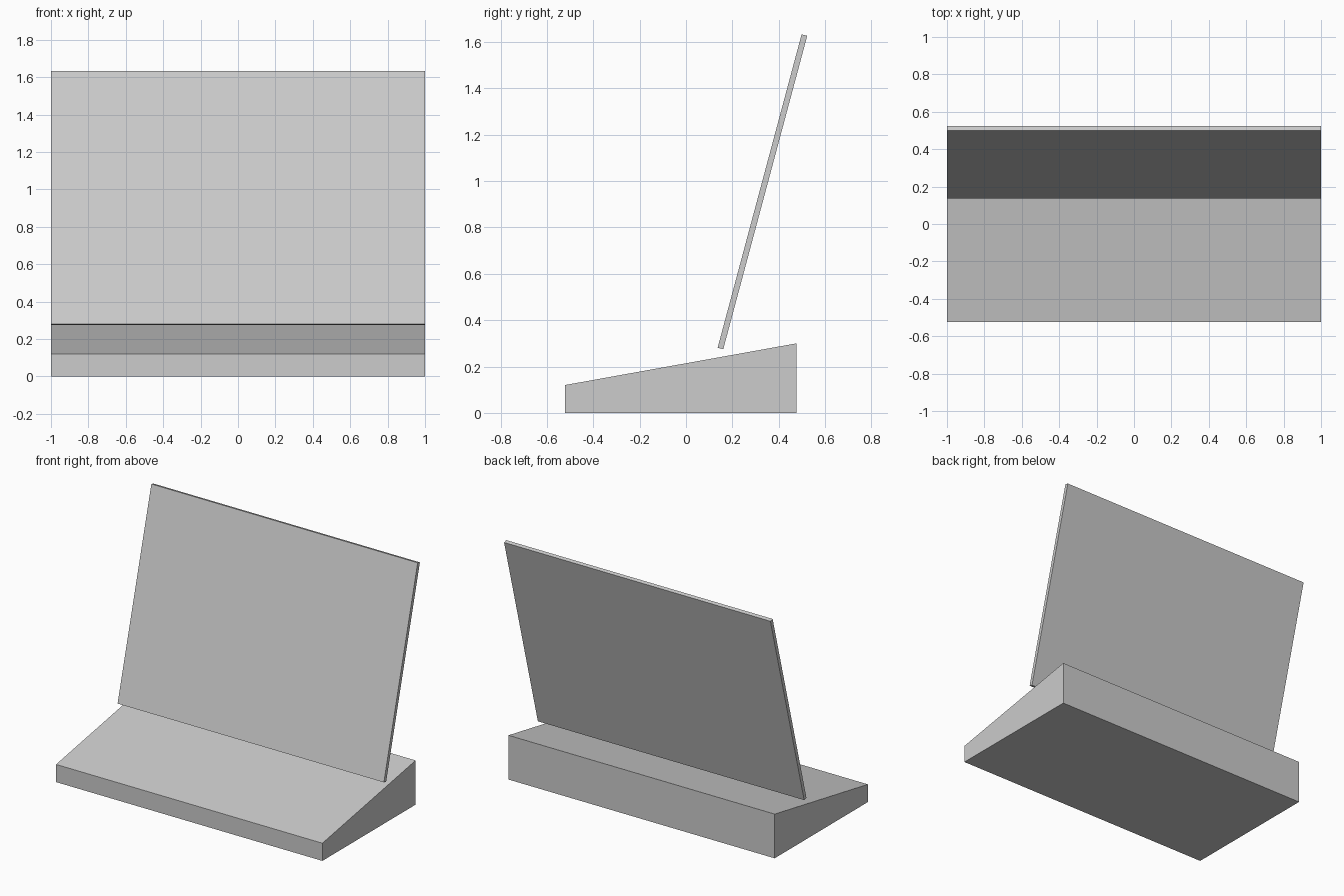
import bpy, bmesh, math
from mathutils import Vector

if "Cube" in bpy.data.objects:
    bpy.data.objects.remove(bpy.data.objects["Cube"])

grey = bpy.data.materials.new("light grey")
grey.diffuse_color = (0.604, 0.604, 0.604, 1)
grey.use_nodes = True
grey.node_tree.nodes["Principled BSDF"].inputs["Base Color"].default_value = grey.diffuse_color


def extrude_profile(name, profile, half_width):
    """Solid made by sweeping a side profile of (y, z) points along x."""
    bm = bmesh.new()
    face = bm.faces.new([bm.verts.new((-half_width, y, z)) for y, z in profile])
    swept = bmesh.ops.extrude_face_region(bm, geom=[face])["geom"]
    verts = [g for g in swept if isinstance(g, bmesh.types.BMVert)]
    bmesh.ops.translate(bm, verts=verts, vec=(2 * half_width, 0, 0))
    bmesh.ops.recalc_face_normals(bm, faces=bm.faces)
    mesh = bpy.data.meshes.new(name)
    bm.to_mesh(mesh)
    bm.free()
    mesh.materials.append(grey)
    obj = bpy.data.objects.new(name, mesh)
    bpy.context.collection.objects.link(obj)
    return obj


# Wedge base, low at the front
extrude_profile("base", [(-0.523, 0), (0.477, 0), (0.477, 0.30), (-0.523, 0.12)], 1.0)

# Thin panel leaning back 15 degrees, hovering just above the base
tilt, length, thickness = math.radians(15), 1.4, 0.025
up = Vector((math.sin(tilt), math.cos(tilt))) * length
back = Vector((math.cos(tilt), -math.sin(tilt))) * thickness
foot = Vector((0.1365, 0.281))
extrude_profile("panel", [foot, foot + back, foot + back + up, foot + up], 1.0)
